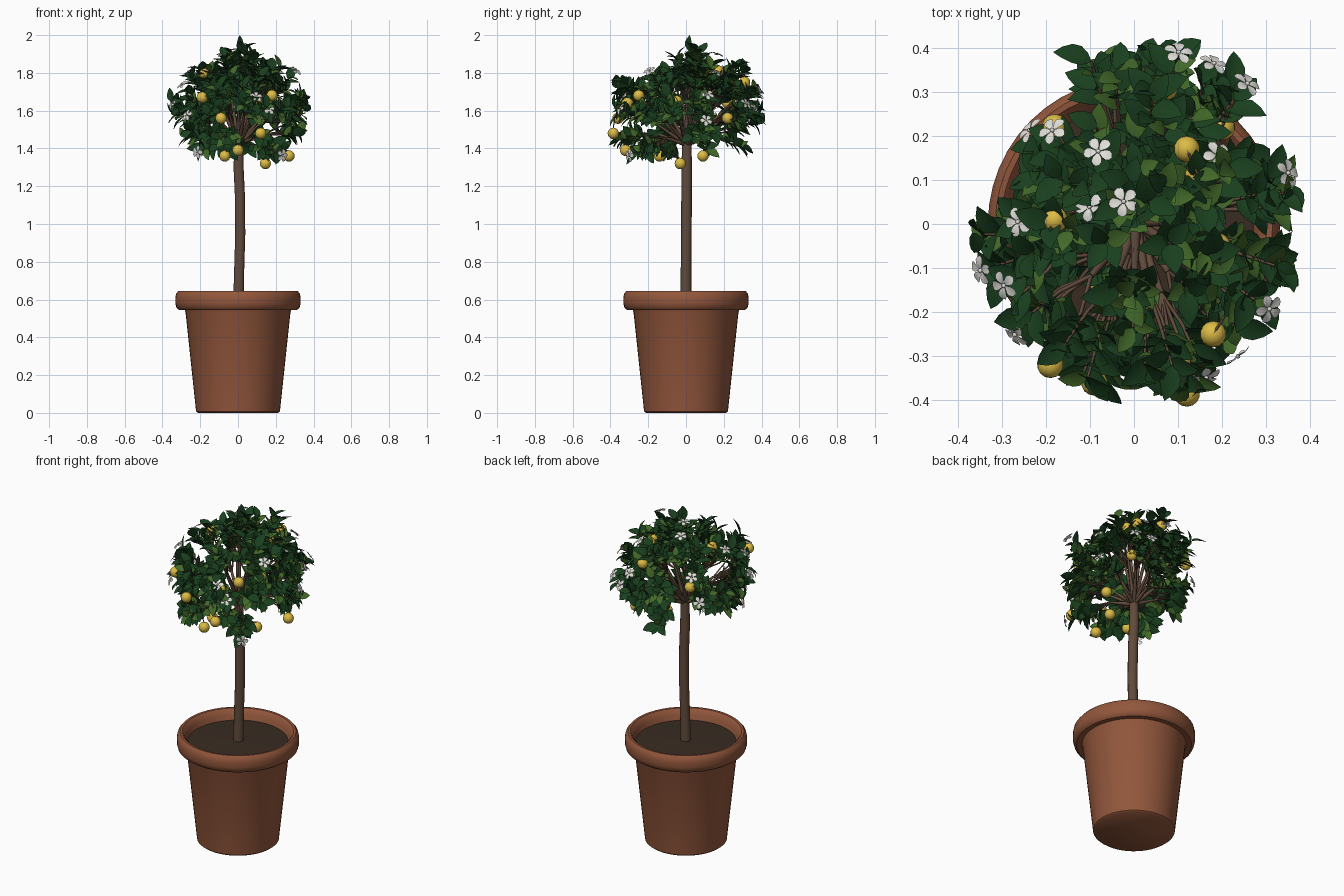
import bpy, bmesh, math, random
from mathutils import Vector, Matrix

if "Cube" in bpy.data.objects:
    bpy.data.objects.remove(bpy.data.objects["Cube"])

random.seed(12)
GOLD = math.radians(137.5)


def material(name, rgb):
    m = bpy.data.materials.new(name)
    m.diffuse_color = (*rgb, 1)
    m.use_nodes = True
    m.node_tree.nodes["Principled BSDF"].inputs["Base Color"].default_value = m.diffuse_color
    return m


TERRACOTTA = material("terracotta", (0.29, 0.095, 0.045))
SOIL = material("soil", (0.04, 0.025, 0.016))
BARK = material("bark", (0.12, 0.07, 0.045))
DARK = material("dark_leaf", (0.01, 0.05, 0.013))
LIGHT = material("light_leaf", (0.055, 0.14, 0.022))
YELLOW = material("yellow_fruit", (0.72, 0.5, 0.06))
WHITE = material("white_petal", (0.75, 0.73, 0.69))


def finish(name, bm, mat, angle=40):
    me = bpy.data.meshes.new(name)
    bm.to_mesh(me)
    bm.free()
    ob = bpy.data.objects.new(name, me)
    bpy.context.collection.objects.link(ob)
    me.materials.append(mat)
    bpy.ops.object.select_all(action='DESELECT')
    ob.select_set(True)
    bpy.context.view_layer.objects.active = ob
    bpy.ops.object.shade_smooth_by_angle(angle=math.radians(angle))
    return ob


def lathe(name, profile, mat, steps=48):
    bm = bmesh.new()
    vs = [bm.verts.new((r, 0, z)) for r, z in profile]
    es = [bm.edges.new(p) for p in zip(vs, vs[1:])]
    bmesh.ops.spin(bm, geom=vs + es, cent=(0, 0, 0), axis=(0, 0, 1),
                   angle=math.tau, steps=steps, use_duplicate=False)
    bmesh.ops.remove_doubles(bm, verts=bm.verts, dist=1e-4)
    bmesh.ops.recalc_face_normals(bm, faces=bm.faces)
    return finish(name, bm, mat)


def tubes(name, paths, mat, res=1):
    # each path is a list of (point, radius)
    cu = bpy.data.curves.new(name, 'CURVE')
    cu.dimensions = '3D'
    cu.bevel_depth = 1
    cu.bevel_resolution = res
    cu.use_fill_caps = True
    for path in paths:
        s = cu.splines.new('POLY')
        s.points.add(len(path) - 1)
        for p, (co, r) in zip(s.points, path):
            p.co = (*co, 1)
            p.radius = r
        s.use_smooth = True
    cu.materials.append(mat)
    ob = bpy.data.objects.new(name, cu)
    bpy.context.collection.objects.link(ob)
    return ob


def frame(origin, direction, up, size=1):
    # local x runs along the direction, local z leans towards up
    x = direction.normalized()
    y = up.cross(x)
    if y.length < 1e-3:
        y = Vector((0, 1, 0)).cross(x)
    y.normalize()
    m = Matrix((x, y, x.cross(y))).transposed().to_4x4()
    return Matrix.Translation(origin) @ m @ Matrix.Scale(size, 4)


# leaf: midrib with two raised edges; petal: blunt and wide
LEAF = [(0, 0), (0.12, 0.17), (0.32, 0.29), (0.55, 0.29), (0.8, 0.17), (1, 0)]
PETAL = [(0, 0), (0.2, 0.12), (0.5, 0.3), (0.75, 0.36), (0.93, 0.25), (1, 0)]


def add_blade(bm, m, shape=LEAF, cup=0.3, bend=0.2):
    rows = []
    for t, w in shape:
        z = 0.15 * t - bend * t * t
        pts = [(t, 0, z)] if w == 0 else [(t, -w, z + w * cup), (t, 0, z), (t, w, z + w * cup)]
        rows.append([bm.verts.new(m @ Vector(p)) for p in pts])
    for a, b in zip(rows, rows[1:]):
        for i in (0, 1):
            if len(a) == 1:
                bm.faces.new((a[0], b[i], b[i + 1]))
            elif len(b) == 1:
                bm.faces.new((a[i], b[0], a[i + 1]))
            else:
                bm.faces.new((a[i], b[i], b[i + 1], a[i + 1]))


# pot and soil
lathe("pot", [(0, 0), (0.212, 0), (0.222, 0.008), (0.278, 0.535), (0.283, 0.547), (0.312, 0.545),
              (0.326, 0.556), (0.332, 0.58), (0.332, 0.61), (0.327, 0.632), (0.315, 0.646),
              (0.302, 0.645), (0.29, 0.633), (0.28, 0.612), (0.268, 0.57), (0, 0.57)], TERRACOTTA)
lathe("soil", [(0.272, 0.586), (0.15, 0.592), (0, 0.596)], SOIL)

# trunk
HUB = Vector((0.004, 0.004, 1.45))
tubes("trunk", [[(Vector((0.002, 0, 0.575)), 0.029), (Vector((0.006, 0, 0.75)), 0.028),
                 (Vector((0.012, 0.002, 0.95)), 0.028), (Vector((0.01, 0.003, 1.15)), 0.028),
                 (Vector((0.003, 0.004, 1.3)), 0.028), (HUB, 0.024)]], BARK, 3)

# crown: branch ends, each carrying a fan of leafy twigs
CLUMPS = [(0, 0.02, 1.89), (-0.19, -0.03, 1.78), (0.18, 0.12, 1.79), (0.06, 0.26, 1.78),
          (0.0, -0.22, 1.76), (0.2, -0.12, 1.77), (-0.12, 0.15, 1.76), (-0.29, -0.08, 1.64),
          (-0.08, 0.33, 1.66), (0.31, 0.06, 1.66), (0.25, -0.2, 1.6), (-0.2, -0.24, 1.62),
          (0.12, -0.32, 1.58), (0.2, 0.27, 1.6), (-0.24, 0.06, 1.48), (0.27, 0.1, 1.47),
          (-0.08, -0.32, 1.48), (0.02, 0.25, 1.46), (0.15, -0.22, 1.43), (-0.16, -0.14, 1.43),
          (0.1, 0.07, 1.83), (-0.07, 0.07, 1.83), (0.06, -0.3, 1.67), (-0.1, -0.27, 1.69),
          (0.3, -0.07, 1.62), (0.08, 0.34, 1.6), (-0.2, 0.16, 1.6), (0.12, 0.0, 1.8),
          (0.0, -0.12, 1.45), (0.1, 0.2, 1.72)]
branches, twigs, tips = [], [], []
dark, light = bmesh.new(), bmesh.new()


def inside(p):
    return abs(p.x) < 0.385 and abs(p.y) < 0.425 and 1.31 < p.z < 1.985


for c in map(Vector, CLUMPS):
    fork = HUB.lerp(c, 0.5) + Vector((0, 0, 0.015))
    start = HUB - Vector((0, 0, 0.03))
    branches.append([(start, 0.013), (start.lerp(fork, 0.5), 0.01), (fork, 0.007)])
    for k in range(6):
        off = Vector([random.gauss(0, 1) for _ in range(3)]).normalized()
        tip = c + off * random.uniform(0.03, 0.095)
        mid = fork.lerp(tip, 0.5) + off * 0.008
        twigs.append([(fork, 0.005), (mid, 0.0045), (tip, 0.003)])
        axis = ((tip - HUB).normalized() * 0.7 + (tip - mid).normalized() * 0.3).normalized()
        tips.append((tip, axis))
        side = axis.orthogonal().normalized()
        for n in range(7):
            around = Matrix.Rotation(n * GOLD + k, 3, axis) @ side
            d = (axis * random.uniform(0.3, 1.0) + around * 0.8).normalized()
            size = random.uniform(0.065, 0.095)
            base = tip.lerp(mid, 0.13 * n)
            if not inside(base + d * size):
                continue
            small = random.random() < 0.3
            up = axis + Vector((0, 0, 0.6))
            add_blade(light if small else dark,
                      frame(base, d, up, size * (0.85 if small else 1)))
# crown peak leaf
add_blade(dark, frame(Vector((0.0, 0.02, 1.915)), Vector((0.1, 0, 1)), Vector((1, -1, 0)), 0.0855), bend=0.15)

tubes("branches", branches, BARK, 1)
tubes("twigs", twigs, BARK, 0)
finish("dark_leaves", dark, DARK, 80)
finish("light_leaves", light, LIGHT, 80)

# fruit with short stalks
FRUIT = [(-0.19, -0.32, 1.67), (-0.09, -0.36, 1.56), (0.1, -0.31, 1.64), (0.18, -0.25, 1.68),
         (0.12, -0.385, 1.48), (0.0, -0.32, 1.39), (0.145, -0.03, 1.32), (0.27, 0.09, 1.36),
         (-0.07, -0.14, 1.36), (-0.18, 0.01, 1.8), (0.12, 0.17, 1.81), (0.07, 0.31, 1.75),
         (0.2, 0.22, 1.56), (-0.18, 0.22, 1.64), (0.19, -0.05, 1.65), (0.145, 0.11, 1.8)]
bm, stalks = bmesh.new(), []
for f in map(Vector, FRUIT):
    bmesh.ops.create_uvsphere(bm, u_segments=14, v_segments=10, radius=0.03,
                              matrix=Matrix.Translation(f))
    near = min((t for t, _ in tips), key=lambda t: (t - f - Vector((0, 0, 0.05))).length)
    stalks.append([(f + Vector((0, 0, 0.027)), 0.003), (near, 0.003)])
finish("fruit", bm, YELLOW)
tubes("fruit_stalks", stalks, BARK, 0)

# five-petalled blossoms near the twig tips
petals = bmesh.new()
for tip, axis in random.sample(tips, 24):
    n = (axis + Vector((0, 0, 0.2))).normalized()
    side = n.orthogonal().normalized()
    centre = tip + axis * 0.05
    if not inside(centre + n * 0.03):
        continue
    for k in range(5):
        d = Matrix.Rotation(k * math.tau / 5, 3, n) @ side
        add_blade(petals, frame(centre, d + n * 0.35, n, 0.033), PETAL, cup=0.2, bend=0.5)
    bmesh.ops.create_icosphere(petals, subdivisions=1, radius=0.006,
                               matrix=Matrix.Translation(centre + n * 0.004))
finish("blossoms", petals, WHITE, 80)
